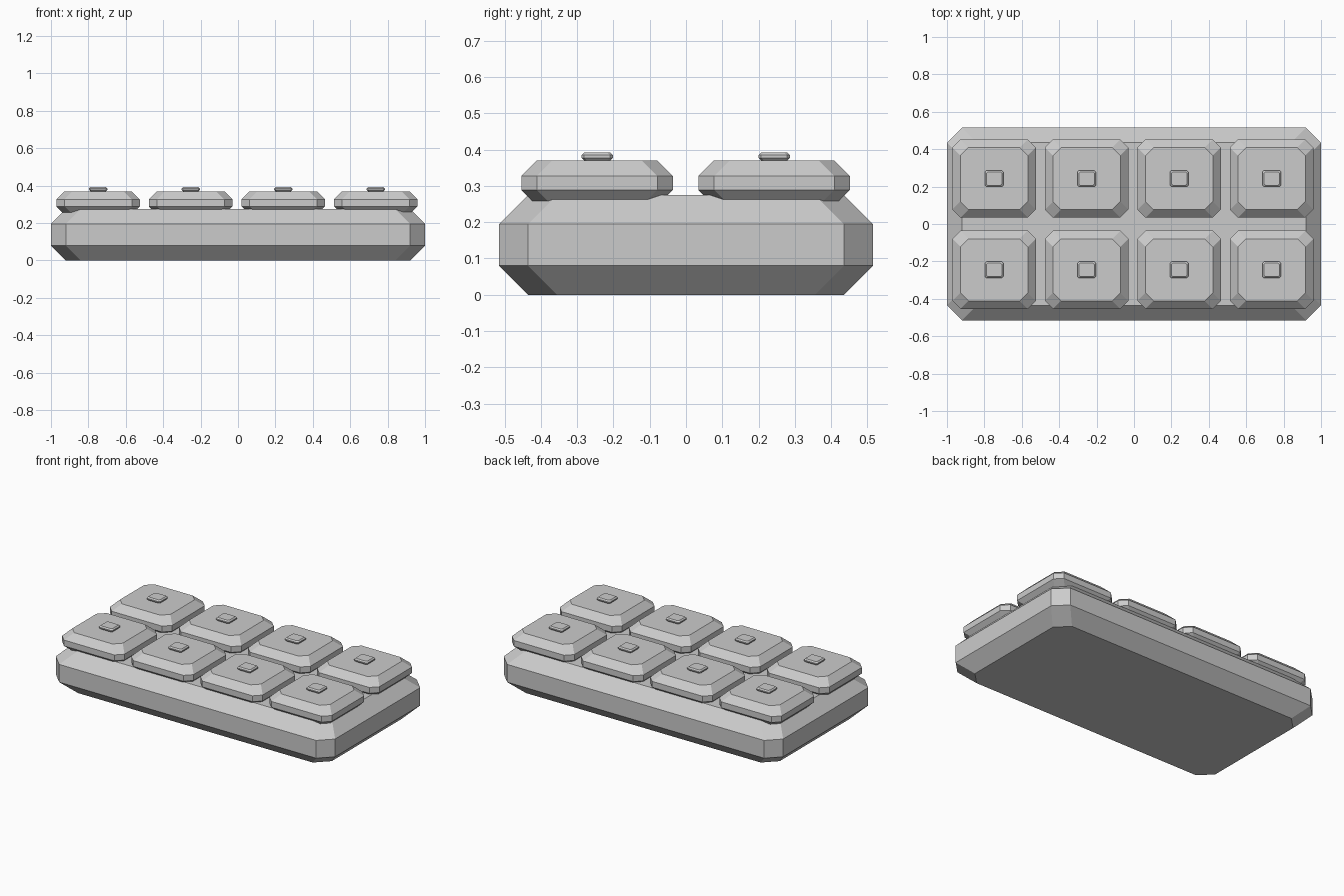
import bpy, bmesh

if "Cube" in bpy.data.objects:
    bpy.data.objects.remove(bpy.data.objects["Cube"])

grey = bpy.data.materials.new("plain grey")
grey.diffuse_color = (0.6, 0.6, 0.6, 1)
grey.use_nodes = True
grey.node_tree.nodes["Principled BSDF"].inputs["Base Color"].default_value = grey.diffuse_color


def chamfered_block(name, cx, cy, z0, z1, hx, hy, c):
    """Block with cut corners, stacked from four eight-sided rings."""
    bm = bmesh.new()
    rings = []
    for z, inset in ((z0, c), (z0 + c, 0), (z1 - c, 0), (z1, c)):
        a, b = hx - inset, hy - inset
        outline = [(a, -b + c), (a, b - c), (a - c, b), (-a + c, b),
                   (-a, b - c), (-a, -b + c), (-a + c, -b), (a - c, -b)]
        rings.append([bm.verts.new((cx + x, cy + y, z)) for x, y in outline])
    for low, high in zip(rings, rings[1:]):
        for i in range(8):
            j = (i + 1) % 8
            bm.faces.new((low[i], low[j], high[j], high[i]))
    bm.faces.new(rings[0][::-1])
    bm.faces.new(rings[-1])
    mesh = bpy.data.meshes.new(name)
    bm.to_mesh(mesh)
    bm.free()
    mesh.materials.append(grey)
    obj = bpy.data.objects.new(name, mesh)
    bpy.context.collection.objects.link(obj)
    return obj


# Base slab
chamfered_block("base", 0, 0, 0, 0.275, 1.0, 0.515, 0.08)

# Two rows of four keys, each with a small nub on top
for row, y in enumerate((-0.245, 0.243)):
    for col in range(4):
        x = -0.748 + 0.4947 * col
        chamfered_block(f"key_{row}_{col}", x, y, 0.246, 0.37, 0.223, 0.209, 0.043)
        chamfered_block(f"nub_{row}_{col}", x, y, 0.37, 0.392, 0.049, 0.0435, 0.0075)
